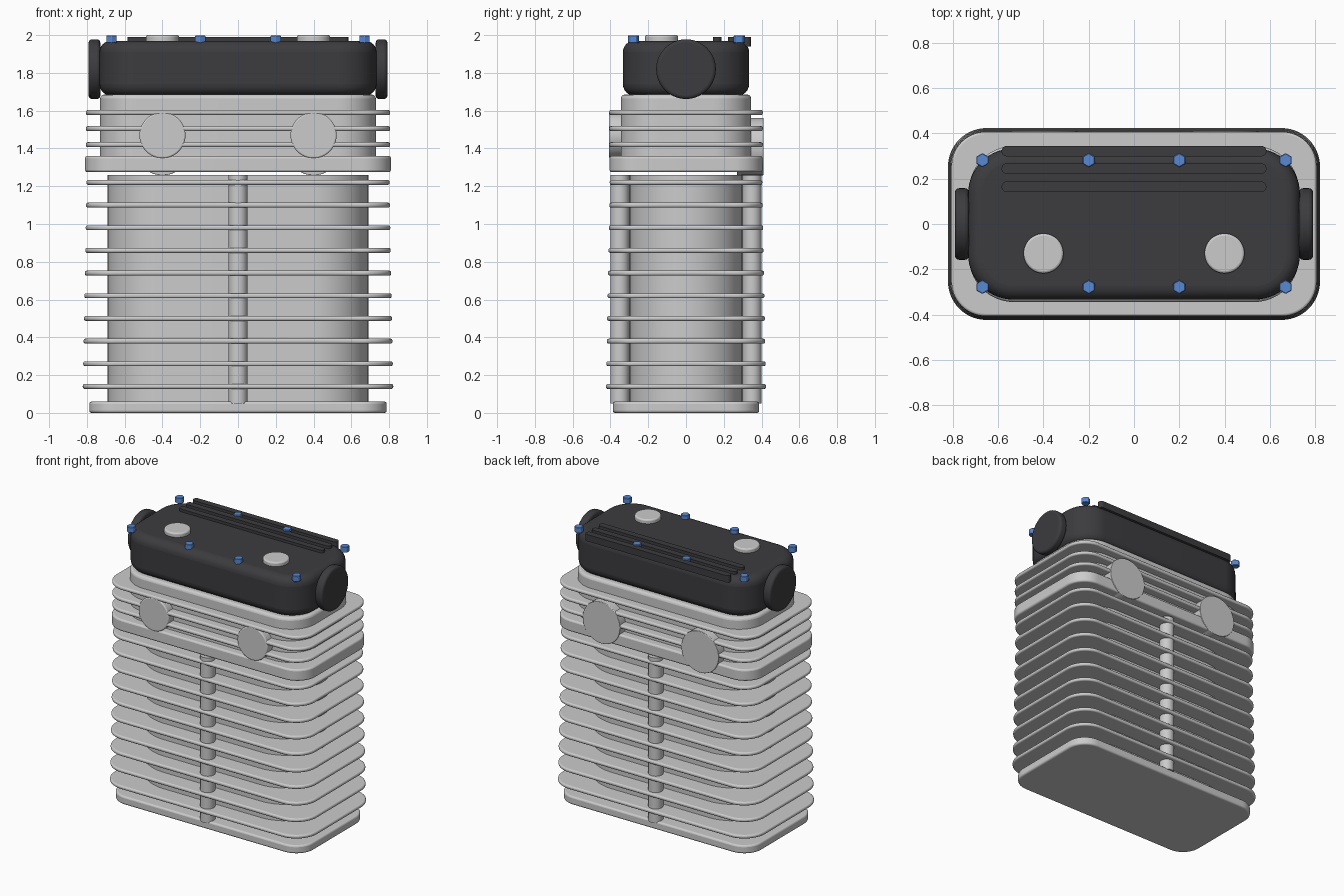
import bpy, bmesh
from math import cos, sin, pi, radians
from mathutils import Matrix

if "Cube" in bpy.data.objects:
    bpy.data.objects.remove(bpy.data.objects["Cube"])


def material(name, color):
    m = bpy.data.materials.new(name)
    m.diffuse_color = color
    m.use_nodes = True
    m.node_tree.nodes["Principled BSDF"].inputs["Base Color"].default_value = m.diffuse_color
    return m


DARK = material("dark_cover", (0.045, 0.045, 0.05, 1))
BLUE = material("blue_bolt", (0.1, 0.25, 0.65, 1))


def finish(name, bm, mat=None, bevel=0.0, segs=3, smooth=True):
    bmesh.ops.recalc_face_normals(bm, faces=bm.faces)
    me = bpy.data.meshes.new(name)
    bm.to_mesh(me)
    bm.free()
    ob = bpy.data.objects.new(name, me)
    bpy.context.collection.objects.link(ob)
    if mat:
        me.materials.append(mat)
    if bevel:
        b = ob.modifiers.new("edge", 'BEVEL')
        b.width, b.segments = bevel, segs
        b.limit_method, b.angle_limit = 'ANGLE', radians(40)
    if smooth:
        bpy.ops.object.select_all(action='DESELECT')
        ob.select_set(True)
        bpy.context.view_layer.objects.active = ob
        bpy.ops.object.shade_smooth_by_angle(angle=radians(35))
    return ob


def slab(name, hx, hy, r, z0, z1, y=0.0, n=14, **kw):
    """Rounded rectangle (half sizes hx, hy, corner radius r) extruded in z."""
    bm = bmesh.new()
    verts = []
    for k, (sx, sy) in enumerate([(1, 1), (-1, 1), (-1, -1), (1, -1)]):
        for i in range(n + 1):
            a = (k + i / n) * pi / 2
            verts.append(bm.verts.new((sx * (hx - r) + r * cos(a),
                                       y + sy * (hy - r) + r * sin(a), z0)))
    face = bm.faces.new(verts)
    ext = bmesh.ops.extrude_face_region(bm, geom=[face])
    top = [g for g in ext["geom"] if isinstance(g, bmesh.types.BMVert)]
    bmesh.ops.translate(bm, verts=top, vec=(0, 0, z1 - z0))
    bmesh.ops.remove_doubles(bm, verts=bm.verts, dist=1e-5)
    return finish(name, bm, **kw)


def disc(name, loc, r, depth, axis='Z', n=48, spin=0.0, **kw):
    """Cylinder centred at loc along the given axis."""
    rot = {'X': Matrix.Rotation(pi / 2, 4, 'Y'),
           'Y': Matrix.Rotation(pi / 2, 4, 'X'), 'Z': Matrix()}[axis]
    bm = bmesh.new()
    bmesh.ops.create_cone(bm, cap_ends=True, segments=n, radius1=r, radius2=r, depth=depth,
                          matrix=Matrix.Translation(loc) @ rot @ Matrix.Rotation(spin, 4, 'Z'))
    return finish(name, bm, **kw)


# Base and cylinder barrel with its cooling fins
slab("base_plate", 0.787, 0.387, 0.14, 0.0, 0.06, bevel=0.012)
slab("barrel", 0.69, 0.298, 0.297, 0.05, 1.26, n=24)
for i in range(10):
    z = 0.14 + 0.12 * i
    grow = 0.02 * (9 - i) / 9
    slab(f"barrel_fin_{i + 1}", 0.802 + grow, 0.404 + grow, 0.15 + grow,
         z - 0.013, z + 0.013, bevel=0.01)

# Centre columns front and back
for side, s in (("front", -1), ("back", 1)):
    disc(f"{side}_column", (0, s * 0.35, 0.655), 0.05, 1.21, n=32)

# Cylinder head: flange, body and fins
slab("head_flange", 0.81, 0.405, 0.15, 1.275, 1.36, bevel=0.012)
slab("head_body", 0.73, 0.345, 0.2, 1.34, 1.685, bevel=0.02)
for i, z in enumerate((1.42, 1.505, 1.59)):
    slab(f"head_fin_{i + 1}", 0.806, 0.407, 0.15, z - 0.013, z + 0.013, bevel=0.01)

# Dark rounded cover and its top ribs
slab("cover", 0.733, 0.334, 0.2, 1.68, 1.97, mat=DARK, bevel=0.06, segs=6)
for i, y in enumerate((0.165, 0.245, 0.322)):
    slab(f"cover_rib_{i + 1}", 0.585, 0.023, 0.022, 1.94, 1.99, y=y, n=6, mat=DARK)

# Mirrored ports, top plugs and end caps
for side, s in (("left", -1), ("right", 1)):
    disc(f"{side}_front_port", (s * 0.4, -0.34, 1.47), 0.122, 0.135, 'Y', bevel=0.008)
    disc(f"{side}_back_port", (s * 0.4, 0.34, 1.41), 0.152, 0.14, 'Y', bevel=0.004)
    disc(f"{side}_plug", (s * 0.4, -0.13, 1.975), 0.088, 0.05, bevel=0.01)
    disc(f"{side}_end_cap", (s * 0.76, 0, 1.82), 0.158, 0.062, 'X', n=64,
         mat=DARK, bevel=0.018, segs=4)

# Hex bolts around the cover
for i, x in enumerate((-0.67, -0.2, 0.2, 0.67)):
    for side, y in (("front", -0.278), ("back", 0.282)):
        disc(f"{side}_bolt_{i + 1}", (x, y, 1.978), 0.031, 0.042, n=6,
             mat=BLUE, bevel=0.003, segs=1, smooth=False)
